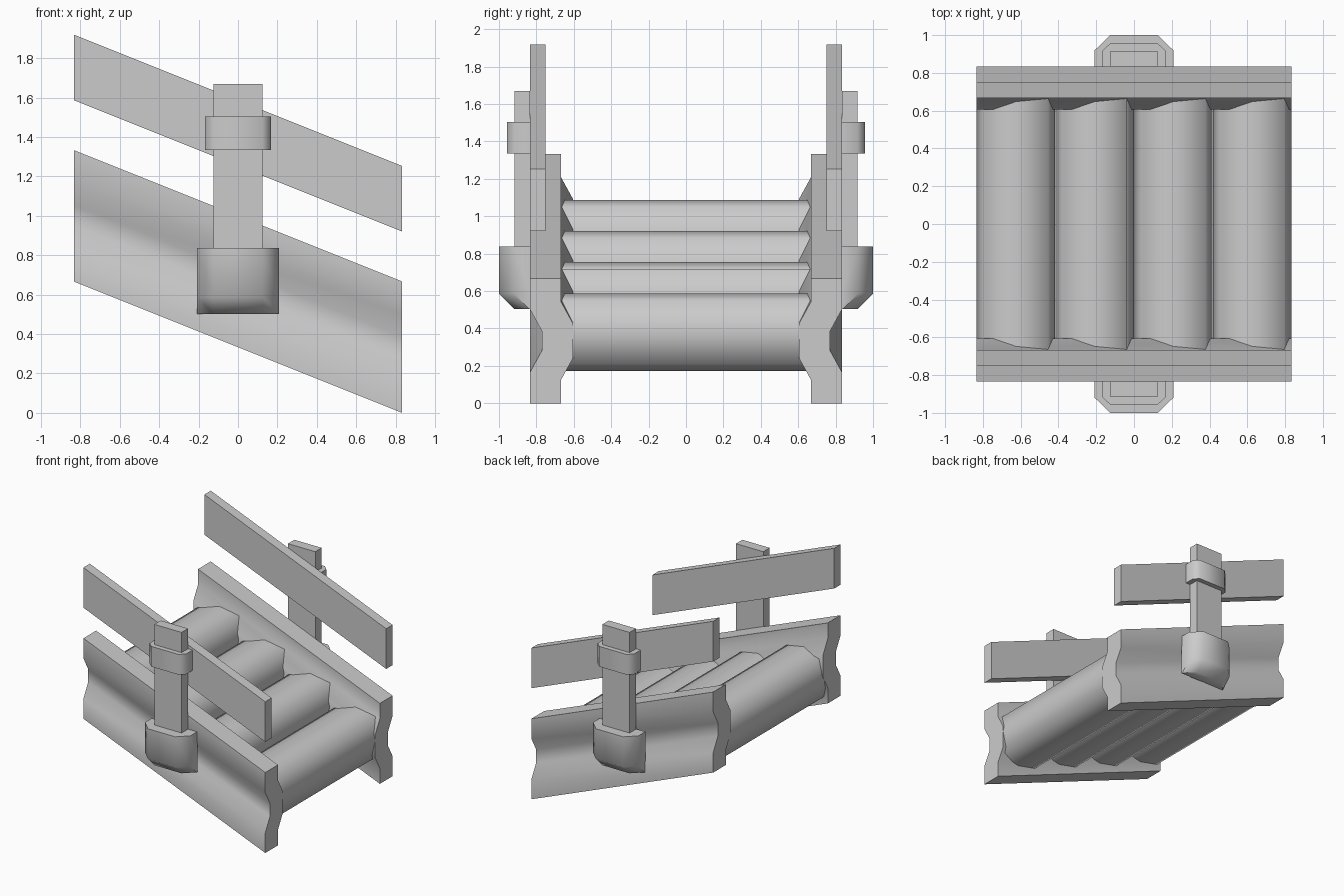
import bpy
from math import radians

if "Cube" in bpy.data.objects:
    bpy.data.objects.remove(bpy.data.objects["Cube"])

SLOPE = -0.4
L = 0.833


def loft(name, rings, angle=None):
    """Skin equal-length rings, cap both ends, mirror nothing."""
    n = len(rings[0])
    verts = [v for ring in rings for v in ring]
    faces = [tuple(range(n)), tuple(range(len(verts) - n, len(verts)))]
    for k in range(len(rings) - 1):
        for i in range(n):
            j = (i + 1) % n
            faces.append((k * n + i, k * n + j, (k + 1) * n + j, (k + 1) * n + i))
    mesh = bpy.data.meshes.new(name)
    mesh.from_pydata(verts, [], faces)
    obj = bpy.data.objects.new(name, mesh)
    bpy.context.collection.objects.link(obj)
    bpy.ops.object.select_all(action='DESELECT')
    bpy.context.view_layer.objects.active = obj
    obj.select_set(True)
    bpy.ops.object.mode_set(mode='EDIT')
    bpy.ops.mesh.select_all(action='SELECT')
    bpy.ops.mesh.normals_make_consistent(inside=False)
    bpy.ops.object.mode_set(mode='OBJECT')
    if angle:
        bpy.ops.object.shade_smooth_by_angle(angle=radians(angle))
    return obj


def sloped(name, profile, side, angle=None):
    """Extrude a (y, z) profile along x, dropping with the slope."""
    rings = [[(x, side * y, z + SLOPE * (x - L)) for y, z in profile] for x in (-L, L)]
    return loft(name, rings, angle)


def upright(name, outline, levels, side, angle=None):
    """Stack half outlines of (x, y); each level is (z, outward shift)."""
    rings = []
    for z, shift in levels:
        half = [(x, max(0.833, y + shift) if y > 0.84 else y) for x, y in outline]
        full = half + [(-x, y) for x, y in reversed(half)]
        rings.append([(x, side * y, z) for x, y in full])
    return loft(name, rings, angle)


# bent side beam profile
beam = [(0.833, 0), (0.833, 0.167), (0.771, 0.28), (0.771, 0.387), (0.833, 0.5), (0.833, 0.667),
        (0.667, 0.667), (0.667, 0.54), (0.605, 0.427), (0.605, 0.24), (0.667, 0.127), (0.667, 0)]
rail = [(0.75, 0.92), (0.833, 0.92), (0.833, 1.253), (0.75, 1.253)]
collar = [(0.167, 0.83), (0.167, 0.917), (0.125, 0.957)]
cup = [(0.208, 0.83), (0.208, 0.92), (0.125, 1.0)]
post = [(0.125, 0.833), (0.125, 0.917)]

for side, tag in ((-1, "front"), (1, "back")):
    sloped(tag + "_side_beam", beam, side, 40)
    sloped(tag + "_handrail", rail, side)
    upright(tag + "_post", post, [(0.7, 0), (1.67, 0)], side)
    upright(tag + "_post_collar", collar, [(1.335, 0), (1.503, 0)], side, 50)
    upright(tag + "_post_socket", cup, [(0.503, -0.083), (0.587, 0), (0.837, 0)], side, 50)

# rounded step logs
r, c = 0.208, 0.17
section = [(0, r), (c, c), (r, 0), (c, -c), (0, -r), (-c, -c), (-r, 0), (-c, c)]
for i in range(4):
    cx, cz = -0.625 + i * 0.4167, 0.88 - i * 0.1667
    loft("step_%d" % (i + 1),
         [[(cx + x, y, cz + z) for x, z in section] for y in (-0.69, 0.69)], 75)
